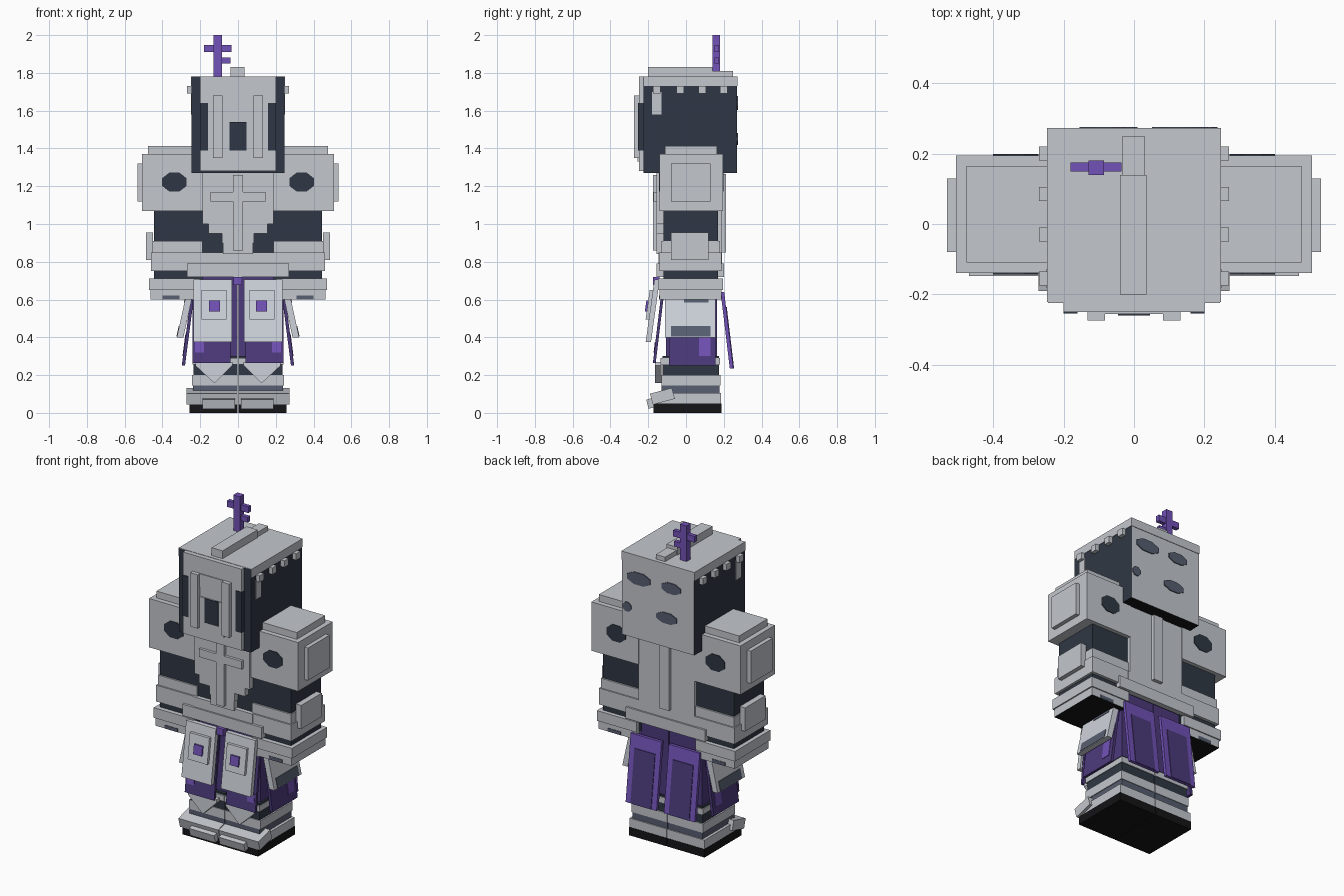
import bpy
import bmesh
import math
from mathutils import Matrix, Vector

default_cube = bpy.data.objects.get("Cube")
if default_cube:
    bpy.data.objects.remove(default_cube, do_unlink=True)


def colour(name, red, green, blue):
    """Flat material given display values, stored as linear ones."""
    linear = [(c / 255) ** 2.2 for c in (red, green, blue)] + [1]
    mat = bpy.data.materials.new(name)
    mat.use_nodes = True
    mat.diffuse_color = linear
    mat.node_tree.nodes["Principled BSDF"].inputs["Base Color"].default_value = linear
    return mat


steel = colour("pale_steel", 194, 198, 204)
bright = colour("bright_steel", 204, 209, 217)
stain = colour("worn_grey", 88, 95, 112)
dark = colour("dark_slate", 51, 58, 70)
black = colour("sole_black", 27, 27, 29)
violet = colour("violet", 114, 83, 182)
plum = colour("deep_plum", 77, 60, 122)


def finish(name, bm, mats, mirror, rule=None):
    """Turn the bmesh into an object, colour its faces and mirror it across x."""
    bmesh.ops.recalc_face_normals(bm, faces=bm.faces)
    if rule:
        for face in bm.faces:
            face.material_index = rule(face.normal)
    mesh = bpy.data.meshes.new(name)
    bm.to_mesh(mesh)
    bm.free()
    for mat in mats:
        mesh.materials.append(mat)
    obj = bpy.data.objects.new(name, mesh)
    bpy.context.collection.objects.link(obj)
    if mirror:
        obj.modifiers.new("Mirror", "MIRROR").use_axis[0] = True
    return obj


def box(name, x, y, z, *mats, mirror=False, lean=(0, 0), pivot=0, tilt=0, rule=None):
    """Box from ranges; lean slides it sideways below the pivot height, tilt pitches it."""
    low, high = (Vector(c) for c in zip(x, y, z))
    centre = (low + high) / 2
    bm = bmesh.new()
    bmesh.ops.create_cube(bm, size=1)
    turn = Matrix.Rotation(math.radians(tilt), 3, "X")
    for vert in bm.verts:
        vert.co = turn @ (vert.co * (high - low)) + centre
        drop = pivot - vert.co.z
        vert.co.x += lean[0] * drop
        vert.co.y += lean[1] * drop
    return finish(name, bm, mats, mirror, rule)


def prism(name, outline, y, mat, mirror=False):
    """Extrude an (x, z) outline between two depths."""
    bm = bmesh.new()
    face = bm.faces.new([bm.verts.new((px, y[0], pz)) for px, pz in outline])
    grown = bmesh.ops.extrude_face_region(bm, geom=[face])["geom"]
    for item in grown:
        if isinstance(item, bmesh.types.BMVert):
            item.co.y = y[1]
    return finish(name, bm, [mat], mirror)


def blotch(name, x, z, wide, tall, y, mat, mirror=False):
    """Thin octagonal patch."""
    steps = [math.pi * (k + .5) / 4 for k in range(8)]
    outline = [(x + wide / 2 * math.cos(a), z + tall / 2 * math.sin(a)) for a in steps]
    prism(name, outline, y, mat, mirror)


def head_rule(normal):
    """Steel back and top, black underside, dark elsewhere."""
    if normal.y > .5 or normal.z > .5:
        return 0
    return 2 if normal.z < -.5 else 1


def under_rule(normal):
    """Second colour underneath."""
    return 1 if normal.z < -.5 else 0


# Helmet shell with rim, crest and side studs
box("helmet", (-.245, .245), (-.225, .27), (1.27, 1.78), steel, dark, black, rule=head_rule)
box("helmet_rim", (-.248, .248), (-.222, .273), (1.73, 1.782), steel)
box("crest_front", (-.04, .035), (-.2, .14), (1.78, 1.83), steel)
box("crest_back", (-.033, .03), (.14, .25), (1.78, 1.81), steel)
for y in (-.155, -.03, .085, .2):
    box("helmet_stud", (.24, .27), (y - .02, y + .02), (1.69, 1.73), steel, mirror=True)
box("helmet_side_drip", (.24, .25), (-.18, -.13), (1.58, 1.7), steel, mirror=True)

# Face plate, visor openings and raised bars
box("face_plate", (-.2, .2), (-.25, -.22), (1.28, 1.78), steel)
box("cheek_slot", (.16, .201), (-.254, -.22), (1.39, 1.64), dark, mirror=True)
box("nose_frame", (-.082, .082), (-.256, -.24), (1.33, 1.54), steel)
box("nose_slot", (-.045, .045), (-.26, -.25), (1.39, 1.54), dark)
box("brow_panel", (-.085, .085), (-.256, -.24), (1.6, 1.68), steel)
box("visor_bar", (.082, .132), (-.275, -.24), (1.35, 1.68), steel, mirror=True)

# Worn patches on the back of the helmet
for x, z, wide, tall in ((.13, 1.64, .17, .08), (-.09, 1.64, .14, .07),
                         (.21, 1.45, .06, .06), (-.06, 1.45, .15, .07)):
    blotch("helmet_patch", x, z, wide, tall, (.268, .276), stain)

# Ornament on top of the helmet
box("ornament_post", (-.13, -.085), (.14, .18), (1.78, 2), violet)
box("ornament_long_arm", (-.18, -.035), (.15, .175), (1.91, 1.948), violet)
box("ornament_short_arm", (-.09, -.04), (.15, .175), (1.85, 1.882), violet)

# Torso with stepped breastplate and back plate
box("torso", (-.2, .2), (-.12, .17), (.72, 1.27), dark)
for half, low, high in ((.187, 1, 1.275), (.155, .95, 1), (.085, .9, .95), (.08, .84, .9)):
    box("breastplate_step", (-half, half), (-.155, -.1), (low, high), steel)
box("chest_upright", (-.026, .026), (-.175, -.15), (.86, 1.26), steel)
box("chest_crossbar", (-.145, .145), (-.172, -.15), (1.12, 1.17), steel)
box("back_plate", (-.19, .19), (.16, .19), (.84, 1.275), steel)
box("back_spine", (-.032, .032), (.18, .212), (.85, 1.265), steel)

# Belt
box("belt_upper", (-.2, .2), (-.145, .19), (.78, .85), steel)
box("belt_lower", (-.27, .27), (-.155, .2), (.72, .79), steel)
box("belt_buckle", (-.025, .022), (-.175, -.14), (.677, .72), violet)

# Shoulder guards
box("shoulder_guard", (.187, .507), (-.14, .195), (1.07, 1.37), steel, mirror=True)
box("shoulder_top", (.187, .477), (-.11, .165), (1.37, 1.412), steel, mirror=True)
box("shoulder_side_plate", (.5, .532), (-.08, .13), (1.12, 1.32), steel, mirror=True)
for y in (-.14, .195):
    blotch("shoulder_patch", .337, 1.222, .14, .108, (y - .004, y + .004), dark, True)

# Arms, bracers and gauntlets
box("arm", (.187, .445), (-.12, .17), (.65, 1.08), dark, mirror=True)
box("bracer", (.187, .46), (-.14, .188), (.75, .85), steel, mirror=True)
box("bracer_cuff", (.187, .452), (-.13, .18), (.85, .91), steel, mirror=True)
box("bracer_side_plate", (.45, .486), (-.08, .12), (.81, .955), steel, mirror=True)
box("gauntlet_cuff", (.2, .47), (-.148, .195), (.65, .712), steel, mirror=True)
box("gauntlet", (.2, .462), (-.14, .188), (.6, .655), steel, black, mirror=True, rule=under_rule)
for y in (-.14, .188):
    box("gauntlet_patch", (.31, .4), (y - .003, y + .003), (.601, .622), stain, mirror=True)

# Thighs
box("thigh", (.002, .225), (-.105, .165), (.29, .72), plum, mirror=True)

# Front armour flaps with gems, and the cloth behind them
front = dict(mirror=True, lean=(0, -.14), pivot=.7)
box("front_flap", (.033, .235), (-.168, -.14), (.375, .705), bright, **front)
box("front_flap_plate", (.06, .193), (-.185, -.165), (.495, .65), bright, **front)
box("front_flap_gem", (.095, .153), (-.195, -.18), (.538, .596), violet, **front)
cloth = dict(mirror=True, lean=(0, -.12), pivot=.6)
box("front_cloth", (.04, .24), (-.135, -.12), (.265, .65), plum, **cloth)
box("front_cloth_patch", (.18, .228), (-.138, -.13), (.32, .375), violet, **cloth)

# Side armour flaps over cloth
side = dict(mirror=True, lean=(.22, 0), pivot=.6)
box("side_flap", (.245, .28), (-.11, .155), (.4, .7), bright, **side)
box("side_flap_worn_edge", (.26, .283), (-.08, .13), (.405, .46), stain, **side)
box("side_flap_patch", (.26, .283), (-.01, .12), (.585, .625), stain, **side)
cloth = dict(mirror=True, lean=(.13, 0), pivot=.6)
box("side_cloth", (.235, .252), (-.09, .155), (.25, .65), plum, **cloth)
box("side_cloth_patch", (.24, .255), (.07, .13), (.3, .42), violet, **cloth)

# Back cloth flaps with a darker panel
back = dict(mirror=True, lean=(0, .12), pivot=.6)
box("back_cloth", (.025, .235), (.188, .207), (.235, .64), violet, **back)
box("back_cloth_panel", (.06, .2), (.2, .211), (.236, .56), plum, **back)

# Shins, knee guards and boots
box("shin", (.002, .235), (-.125, .175), (.12, .3), dark, mirror=True)
box("knee_band", (.002, .24), (-.135, .18), (.255, .29), steel, mirror=True)
prism("knee_guard", [(.03, .27), (.225, .27), (.225, .25), (.125, .157), (.03, .25)],
      (-.165, -.13), bright, mirror=True)
box("shin_band", (.002, .243), (-.13, .182), (.145, .2), steel, mirror=True)
box("ankle", (.002, .238), (-.13, .178), (.1, .145), stain, mirror=True)
box("boot", (.002, .255), (-.16, .185), (.05, .105), steel, mirror=True)
box("sole", (.002, .257), (-.172, .187), (0, .05), black, mirror=True)
box("boot_strap", (.002, .272), (-.185, -.065), (.058, .118), steel, mirror=True, tilt=15)
box("toe_plate", (.015, .187), (-.205, -.15), (.028, .078), steel, mirror=True, tilt=15)
